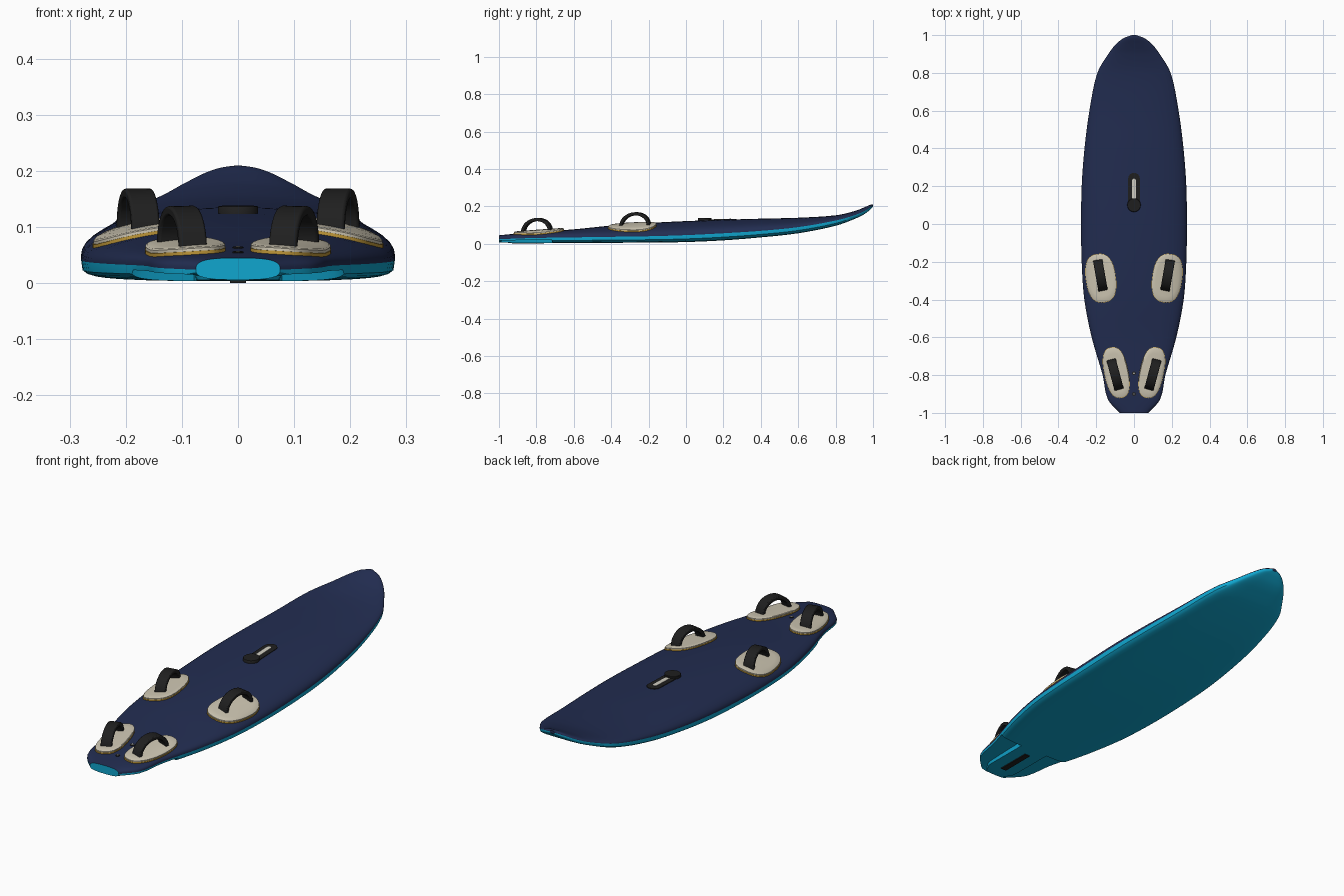
import bpy, bmesh, math
from mathutils import Vector
from mathutils.bvhtree import BVHTree

if "Cube" in bpy.data.objects:
    bpy.data.objects.remove(bpy.data.objects["Cube"])


def material(name, col):
    m = bpy.data.materials.new(name)
    m.diffuse_color = (*col, 1)
    m.use_nodes = True
    m.node_tree.nodes["Principled BSDF"].inputs["Base Color"].default_value = m.diffuse_color
    return m


NAVY = material("navy deck", (0.016, 0.026, 0.082))
CYAN = material("cyan hull", (0.005, 0.38, 0.62))
CREAM = material("cream foam", (0.62, 0.57, 0.45))
GOLD = material("gold trim", (0.52, 0.31, 0.04))
BLACK = material("black rubber", (0.014, 0.014, 0.014))
PALE = material("pale slot", (0.65, 0.63, 0.55))


def finish(name, bm, mats, angle=35):
    bmesh.ops.recalc_face_normals(bm, faces=bm.faces)
    me = bpy.data.meshes.new(name)
    bm.to_mesh(me)
    bm.free()
    for m in mats:
        me.materials.append(m)
    me.shade_smooth()
    me.set_sharp_from_angle(angle=math.radians(angle))
    ob = bpy.data.objects.new(name, me)
    bpy.context.collection.objects.link(ob)
    return ob


# Board stations: y, half width, keel height, colour seam height, deck height
KEYS = [
    (-1.0, 0.075, 0.006, 0.024, 0.045), (-0.93, 0.138, 0.005, 0.027, 0.052),
    (-0.8, 0.166, 0.004, 0.031, 0.062), (-0.6, 0.224, 0.004, 0.034, 0.077),
    (-0.4, 0.263, 0.005, 0.037, 0.097), (-0.2, 0.277, 0.006, 0.040, 0.111),
    (0.0, 0.280, 0.009, 0.046, 0.121), (0.2, 0.277, 0.018, 0.056, 0.128),
    (0.4, 0.262, 0.034, 0.069, 0.134), (0.6, 0.236, 0.056, 0.089, 0.139),
    (0.8, 0.194, 0.096, 0.124, 0.152), (0.9, 0.136, 0.132, 0.152, 0.174),
    (0.95, 0.097, 0.156, 0.173, 0.193), (0.985, 0.053, 0.182, 0.194, 0.208),
    (1.0, 0.012, 0.197, 0.203, 0.210)]


def station(y):
    """Smooth interpolation through the key stations."""
    n = len(KEYS)
    i = max(k for k in range(n - 1) if KEYS[k][0] <= y)
    a, b = KEYS[i], KEYS[i + 1]
    lo, hi = KEYS[max(i - 1, 0)], KEYS[min(i + 2, n - 1)]
    h = b[0] - a[0]
    t = (y - a[0]) / h
    out = []
    for k in range(1, 5):
        m0 = (b[k] - lo[k]) / (b[0] - lo[0]) * h
        m1 = (hi[k] - a[k]) / (hi[0] - a[0]) * h
        out.append((2*t**3 - 3*t*t + 1) * a[k] + (t**3 - 2*t*t + t) * m0
                   + (3*t*t - 2*t**3) * b[k] + (t**3 - t*t) * m1)
    return out


NB, NT = 8, 14


def half_section(y):
    w, zb, zs, zt = station(y)
    tail = min(max((-0.4 - y) / 0.35, 0), 1)
    p = 2.1 + 0.9 * tail
    q = 3 if y < -0.99 else 5
    cut = -0.99 < y < -0.717          # raised tail cutouts beside the keel
    c = min(0.078, 0.6 * w) if y < -0.71 else 0.5 * w

    def low(x):
        return zs - (zs - zb) * max(0, 1 - (x / w) ** q) ** (1 / q)
    pts = [(0, zb), (c / 2, low(c / 2)), (c * 0.95, low(c * 0.95))]
    for k in range(NB):
        x = c + (w - c) * math.sin(k / NB * math.pi / 2)
        pts.append((x, max(low(x), zs - 0.009) if cut else low(x)))
    for k in range(NT + 1):
        t = k / NT * math.pi / 2
        pts.append((w * max(0, math.cos(t)) ** (2 / p) if k < NT else 0,
                    zs + (zt - zs) * math.sin(t) ** (2 / p)))
    return pts


ys = {-0.72, -0.714}
for a, b in zip(KEYS, KEYS[1:]):
    ys.update(a[0] + (b[0] - a[0]) * j / 4 for j in range(4))
ys = sorted(ys) + [1.0]

# Board hull and deck, lofted along its length
bm = bmesh.new()
rings = []
for y in ys:
    half = half_section(y)
    full = half + [(-x, z) for x, z in half[-2:0:-1]]
    rings.append([bm.verts.new((x, y, z)) for x, z in full])
n, seam, top = len(rings[0]), 3 + NB, 3 + NB + NT
for r, s in zip(rings, rings[1:]):
    for i in range(n):
        f = bm.faces.new((r[i], r[(i + 1) % n], s[(i + 1) % n], s[i]))
        f.material_index = 0 if seam <= i < n - seam else 1
bm.faces.new(rings[0]).material_index = 1      # transom
bm.faces.new(rings[-1]).material_index = 0     # nose tip
bm.normal_update()
tree = BVHTree.FromBMesh(bm)
finish("board", bm, [NAVY, CYAN])


def deck(x, y):
    hit = tree.ray_cast(Vector((x, y, 1)), Vector((0, 0, -1)))[0]
    return hit.z if hit else station(y)[2]


def patch(name, outline, centre, z0, z1, mat, rnd=0.0):
    """Slab that follows the deck, filled by rings shrinking to its centre."""
    bm = bmesh.new()
    cx, cy = centre
    loops = []
    levels = [(1, z0), (1, z1 - rnd)] + [(s, z1) for s in (0.96, 0.75, 0.5, 0.25)]
    for s, dz in levels:
        loop = []
        for x, y in outline:
            px, py = cx + (x - cx) * s, cy + (y - cy) * s
            loop.append(bm.verts.new((px, py, deck(px, py) + dz)))
        loops.append(loop)
    m = len(outline)
    for a, b in zip(loops, loops[1:]):
        for i in range(m):
            bm.faces.new((a[i], a[(i + 1) % m], b[(i + 1) % m], b[i]))
    tip = bm.verts.new((cx, cy, deck(cx, cy) + z1))
    for i in range(m):
        bm.faces.new((loops[-1][i], loops[-1][(i + 1) % m], tip))
    return finish(name, bm, [mat])


def capsule(r, y0, y1, k=12):
    """Rounded slot outline along y."""
    pts = []
    for i in range(2 * k + 2):
        j = i if i <= k else i - 1
        a = math.pi * j / k
        pts.append((r * math.cos(a), (y1 if i <= k else y0) + r * math.sin(a)))
    return pts


def pad_outline(cx, cy, rx, ry, tilt, side, grow):
    pts = []
    for i in range(48):
        a = 2 * math.pi * i / 48
        c, s = math.cos(a), math.sin(a)
        x = math.copysign(abs(c) ** 0.8, c) * rx * grow
        y = math.copysign(abs(s) ** 0.8, s) * ry * grow
        pts.append((side * (cx + x * math.cos(tilt) + y * math.sin(tilt)),
                    cy - x * math.sin(tilt) + y * math.cos(tilt)))
    return pts


def strap(name, cx, cy, half_len, rise, tilt, side):
    """Arched band with a rectangular section."""
    bm = bmesh.new()
    base = deck(side * cx, cy) - 0.006
    rows, steps, w, th = [], 24, 0.025, 0.017
    for i in range(steps + 1):
        a = math.pi * i / steps
        row = []
        for inset, dx in ((0, -w), (0, w), (th, w), (th, -w)):
            v = (half_len - inset) * math.cos(a)
            z = base + (rise - inset) * math.sin(a) ** 0.85 if 0 < i < steps else base
            x = side * (cx + dx * math.cos(tilt) + v * math.sin(tilt))
            y = cy - dx * math.sin(tilt) + v * math.cos(tilt)
            slope = 0.06 * (y - cy)
            row.append(bm.verts.new((x, y, z + slope)))
        rows.append(row)
    for a, b in zip(rows, rows[1:]):
        for i in range(4):
            bm.faces.new((a[i], a[(i + 1) % 4], b[(i + 1) % 4], b[i]))
    bm.faces.new(rows[0])
    bm.faces.new(rows[-1])
    ob = finish(name, bm, [BLACK], 40)
    bev = ob.modifiers.new("soft edges", "BEVEL")
    bev.width, bev.segments = 0.004, 2
    bev.limit_method, bev.angle_limit = "ANGLE", math.radians(50)


# Foot pads and straps, mirrored across the board
PADS = [("front", 0.176, -0.287, 0.080, 0.130, 8, 0.178, -0.272, 0.084, 0.083, 10),
        ("rear", 0.094, -0.787, 0.064, 0.137, 12, 0.100, -0.797, 0.084, 0.084, 15)]
for label, cx, cy, rx, ry, tilt, sx, sy, sl, rise, st in PADS:
    for word, side in (("left", -1), ("right", 1)):
        t = math.radians(tilt)
        patch(f"{label}_{word}_pad_trim", pad_outline(cx, cy, rx, ry, t, side, 1.0),
              (side * cx, cy), -0.003, 0.006, GOLD)
        patch(f"{label}_{word}_pad", pad_outline(cx, cy, rx, ry, t, side, 0.985),
              (side * cx, cy), 0.004, 0.013, CREAM, 0.002)
        strap(f"{label}_{word}_strap", sx, sy, sl, rise, math.radians(st), side)

# Mast track with its pale slot and raised mount
patch("mast_track", capsule(0.031, 0.10, 0.24), (0, 0.17), -0.002, 0.003, BLACK)
patch("mast_slot", capsule(0.010, 0.13, 0.23), (0, 0.18), 0.001, 0.0045, PALE)
patch("mast_mount", capsule(0.036, 0.0999, 0.1001), (0, 0.10), -0.002, 0.013, BLACK, 0.002)

# Fin bolt holes on the deck
for i, y in enumerate((-0.79, -0.90)):
    patch(f"bolt_rim_{i}", capsule(0.010, y - 0.0001, y + 0.0001), (0, y), -0.001, 0.002, BLACK)
    patch(f"bolt_head_{i}", capsule(0.004, y - 0.0001, y + 0.0001), (0, y), 0.001, 0.003, PALE)

# Fin box on the underside
bm = bmesh.new()
bmesh.ops.create_cube(bm, size=1)
for v in bm.verts:
    v.co = (v.co.x * 0.028, -0.845 + v.co.y * 0.17, 0.004 + v.co.z * 0.008)
finish("fin_box", bm, [BLACK])
